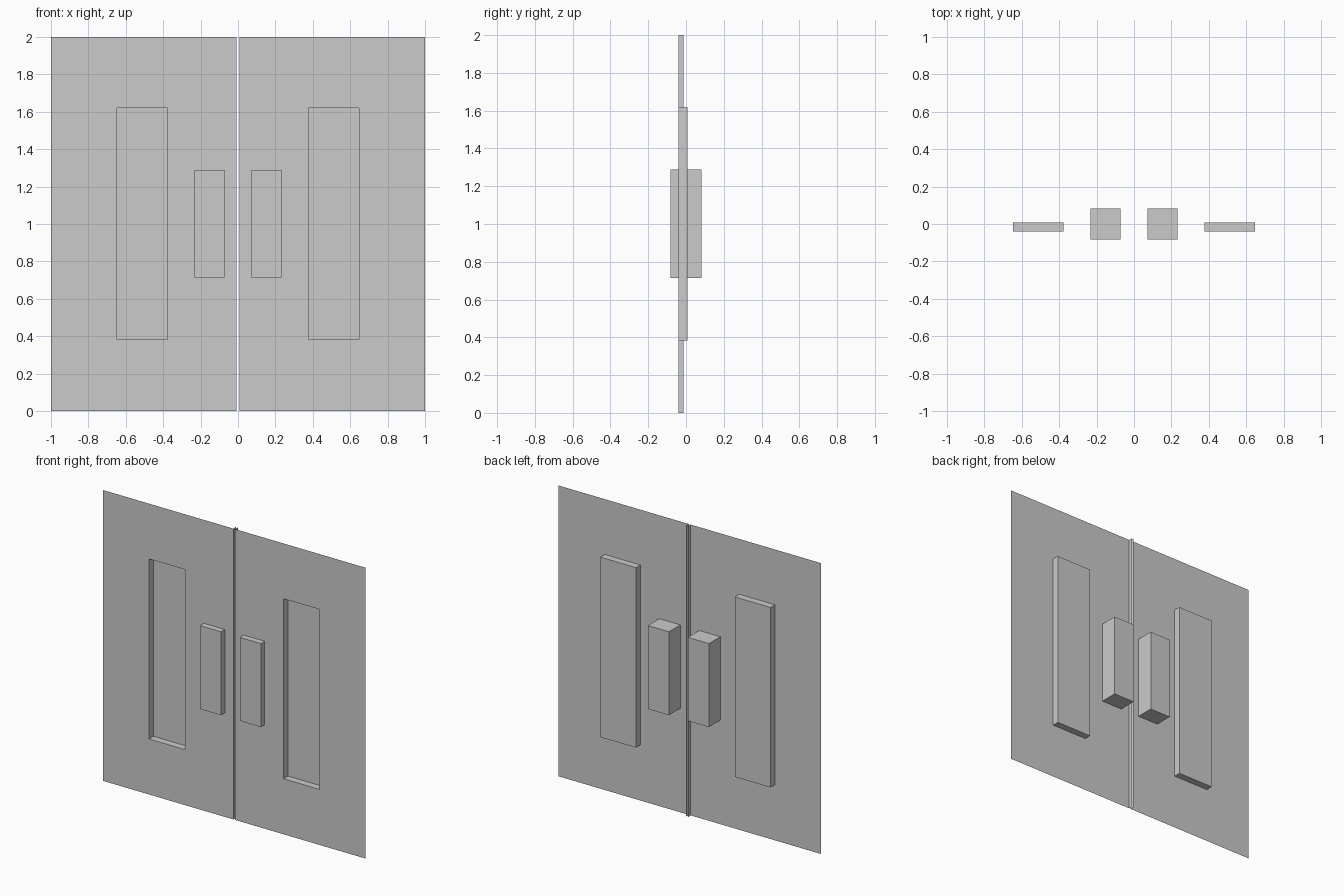
import bpy, bmesh

if "Cube" in bpy.data.objects:
    bpy.data.objects.remove(bpy.data.objects["Cube"])

FRONT, RECESS, RETURN = -0.041, 0.007, -0.012   # depths of face, inset and edge lip
GAP = 0.007                                    # half gap between the doors


def finish(bm, name):
    mesh = bpy.data.meshes.new(name)
    bm.to_mesh(mesh)
    bm.free()
    obj = bpy.data.objects.new(name, mesh)
    bpy.context.collection.objects.link(obj)
    return obj


def loop(bm, x0, x1, z0, z1, y):
    return [bm.verts.new(p) for p in
            ((x0, y, z0), (x1, y, z0), (x1, y, z1), (x0, y, z1))]


def bridge(bm, a, b):
    for i in range(4):
        j = (i + 1) % 4
        bm.faces.new((a[i], a[j], b[j], b[i]))


def door(side, name):
    bm = bmesh.new()
    # thin door sheet with a recessed rectangular inset
    outer = loop(bm, GAP, 1, 0, 2, FRONT)
    rim = loop(bm, 0.376, 0.648, 0.382, 1.62, FRONT)
    back = loop(bm, 0.376, 0.648, 0.382, 1.62, RECESS)
    bridge(bm, outer, rim)
    bridge(bm, rim, back)
    bm.faces.new(back)
    # folded lip along the meeting edge
    low = bm.verts.new((GAP, RETURN, 0))
    high = bm.verts.new((GAP, RETURN, 2))
    bm.faces.new((outer[0], outer[3], high, low))
    for v in bm.verts:
        v.co.x *= side
    if side < 0:
        bmesh.ops.reverse_faces(bm, faces=bm.faces)
    return finish(bm, name)


def handle(side, name):
    # block handle passing through the door
    bm = bmesh.new()
    bmesh.ops.create_cube(bm, size=1)
    bmesh.ops.scale(bm, vec=(0.16, 0.165, 0.574), verts=bm.verts)
    bmesh.ops.translate(bm, vec=(side * 0.152, 0, 1.002), verts=bm.verts)
    return finish(bm, name)


for side, label in ((-1, "left"), (1, "right")):
    door(side, label + "_door")
    handle(side, label + "_handle")
